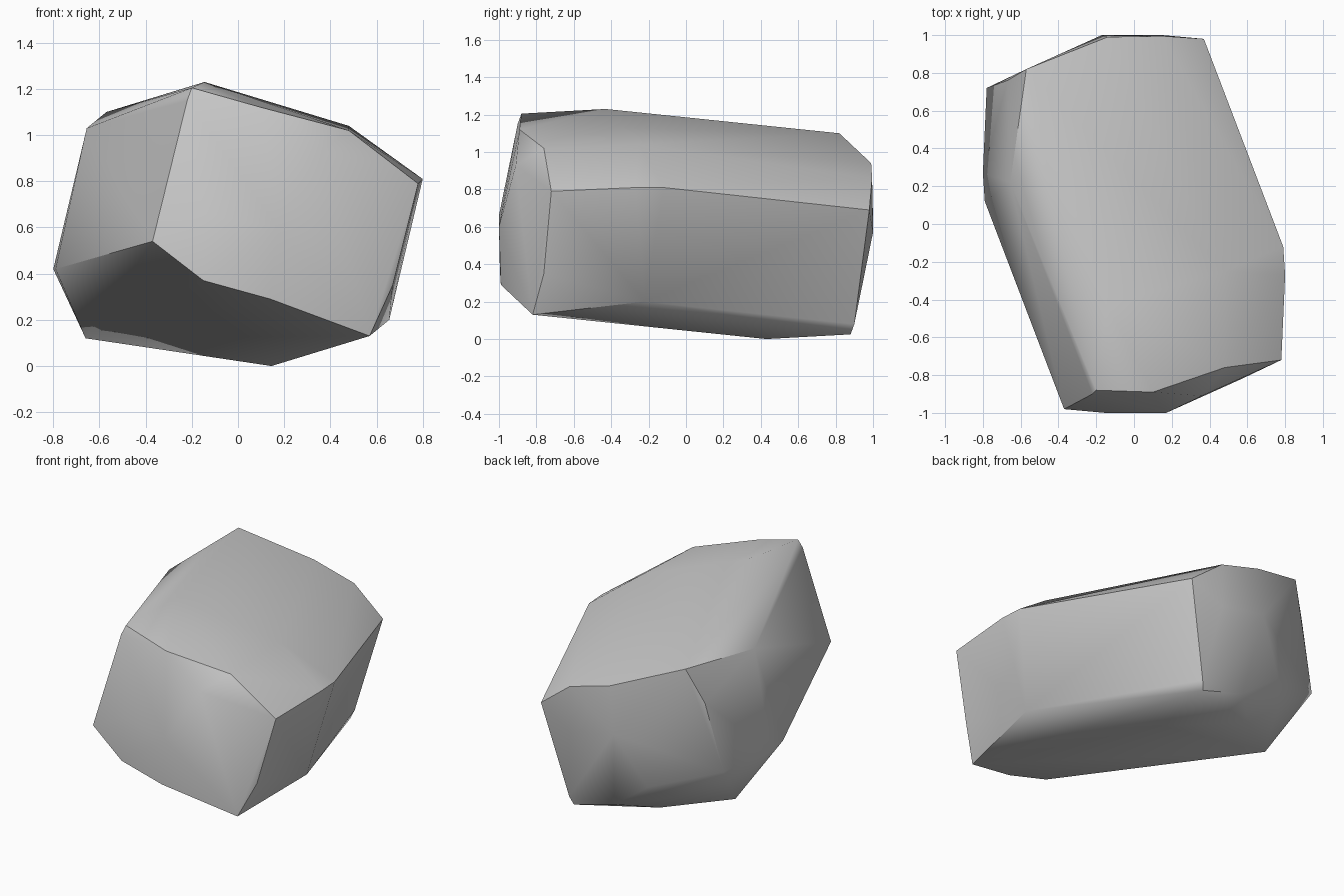
import bpy, bmesh, math
from mathutils import Vector

if "Cube" in bpy.data.objects:
    bpy.data.objects.remove(bpy.data.objects["Cube"])

CENTRE_Z = 0.615

# Corners that repeat on the opposite side of the stone (point reflection)
paired = [
    (-0.37, -0.98, 0.54), (-0.15, -0.995, 0.37), (0.14, -0.99, 0.29),   # lower front edge
    (0.57, -0.82, 0.13), (0.655, -0.22, 0.20), (0.67, -0.76, 0.35),     # lower right
    (0.80, -0.27, 0.81), (0.79, -0.12, 0.81), (0.78, -0.72, 0.79),      # right shoulder
    (0.17, -1.0, 0.60), (-0.15, -1.0, 0.66),                            # front bulge
    (0.36, -0.91, 0.93), (0.10, -0.89, 1.12),                           # front brow
    (-0.22, -0.90, 1.15), (-0.20, -0.88, 1.205), (-0.145, -0.43, 1.23), # crest
    (0.48, -0.76, 1.02),
]
# Corners that break the symmetry
single = [(-0.66, 0.43, 0.12), (-0.30, 0.70, 0.07), (0.48, -0.25, 1.04)]


def opposite(p):
    return (-p[0], -p[1], 2 * CENTRE_Z - p[2])


# Stone: hull around the corners, flat facets merged
bm = bmesh.new()
for p in paired:
    bm.verts.new(p)
    bm.verts.new(opposite(p))
for p in single:
    bm.verts.new(p)
hull = bmesh.ops.convex_hull(bm, input=bm.verts[:])
inner = [g for g in hull["geom_interior"] if isinstance(g, bmesh.types.BMVert)]
bmesh.ops.delete(bm, geom=inner, context='VERTS')
bmesh.ops.dissolve_limit(bm, angle_limit=math.radians(2),
                         verts=bm.verts[:], edges=bm.edges[:])
bmesh.ops.recalc_face_normals(bm, faces=bm.faces[:])

# Stand it on the ground
low = min(v.co.z for v in bm.verts)
bmesh.ops.translate(bm, verts=bm.verts[:], vec=Vector((0, 0, -low)))

mesh = bpy.data.meshes.new("boulder")
bm.to_mesh(mesh)
bm.free()
boulder = bpy.data.objects.new("boulder", mesh)
bpy.context.collection.objects.link(boulder)
bpy.context.view_layer.objects.active = boulder
boulder.select_set(True)
bpy.ops.object.shade_smooth_by_angle(angle=math.radians(40))
